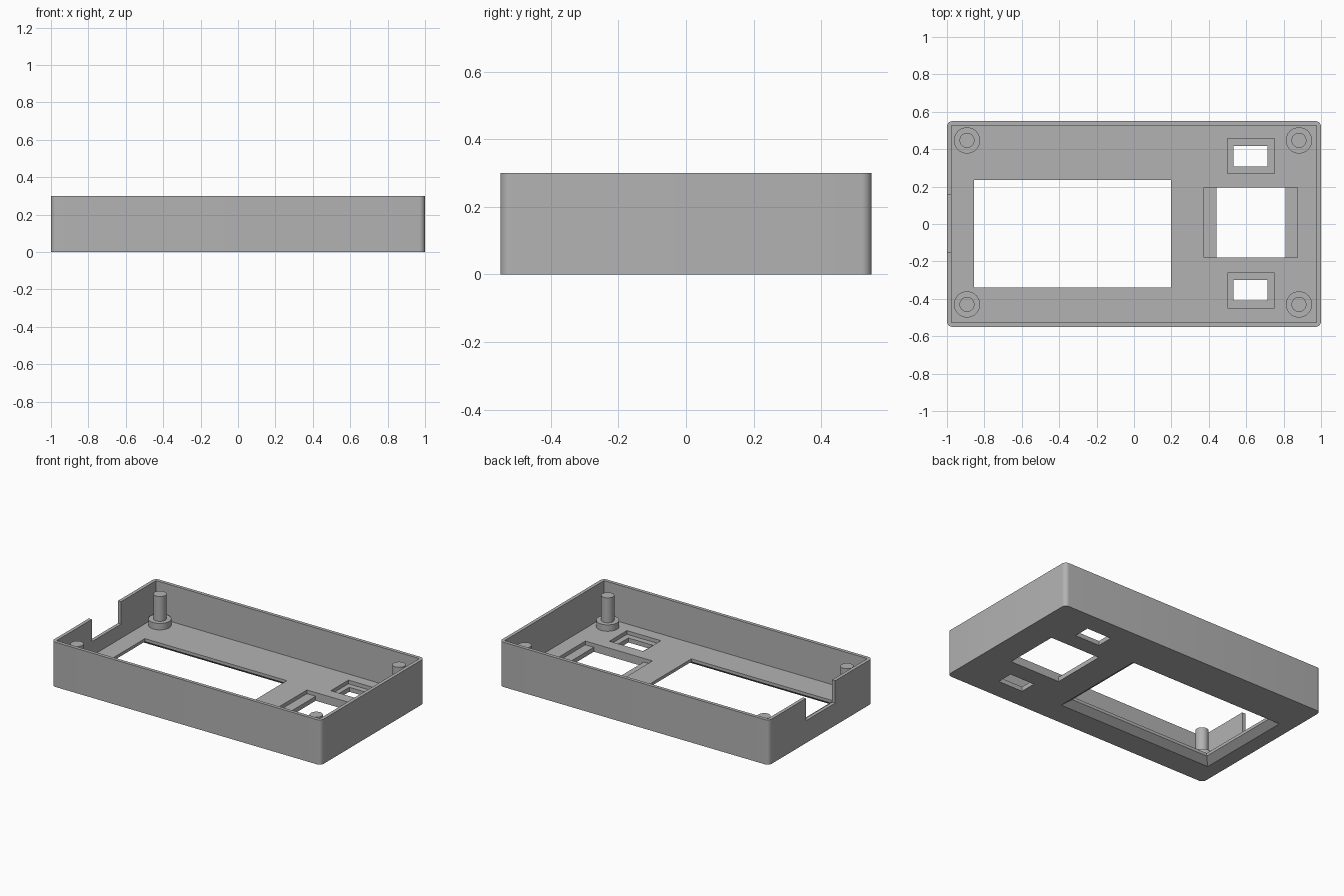
import bpy, bmesh, math

if "Cube" in bpy.data.objects:
    bpy.data.objects.remove(bpy.data.objects["Cube"])

FLOOR, TOP, WALL = 0.055, 0.30, 0.023
LEDGE = 0.03          # height of the pocket floors

grey = bpy.data.materials.new("plain grey")
grey.diffuse_color = (0.45, 0.45, 0.45, 1)
grey.use_nodes = True
grey.node_tree.nodes["Principled BSDF"].inputs["Base Color"].default_value = grey.diffuse_color


def make(name, bm):
    bmesh.ops.recalc_face_normals(bm, faces=bm.faces)
    me = bpy.data.meshes.new(name)
    bm.to_mesh(me)
    bm.free()
    me.materials.append(grey)
    ob = bpy.data.objects.new(name, me)
    bpy.context.collection.objects.link(ob)
    return ob


def loft(name, rings):
    """Closed solid through rings of equal point count."""
    bm = bmesh.new()
    loops = [[bm.verts.new(p) for p in r] for r in rings]
    n = len(loops[0])
    for a, b in zip(loops, loops[1:]):
        for i in range(n):
            j = (i + 1) % n
            bm.faces.new((a[i], a[j], b[j], b[i]))
    bm.faces.new(loops[0][::-1])
    bm.faces.new(loops[-1])
    return make(name, bm)


def rect(x0, x1, y0, y1, z, grow=0):
    x0, x1, y0, y1 = x0 - grow, x1 + grow, y0 - grow, y1 + grow
    return [(x0, y0, z), (x1, y0, z), (x1, y1, z), (x0, y1, z)]


def box(name, x0, x1, y0, y1, z0, z1):
    return loft(name, [rect(x0, x1, y0, y1, z) for z in (z0, z1)])


def rounded(z, hx=1.0, hy=0.55, r=0.03, seg=8):
    pts = []
    for k, (sx, sy) in enumerate(((1, 1), (-1, 1), (-1, -1), (1, -1))):
        for i in range(seg + 1):
            a = math.pi / 2 * (k + i / seg)
            pts.append((sx * (hx - r) + r * math.cos(a),
                        sy * (hy - r) + r * math.sin(a), z))
    return pts


def smooth(ob):
    bpy.ops.object.select_all(action='DESELECT')
    ob.select_set(True)
    bpy.context.view_layer.objects.active = ob
    bpy.ops.object.shade_smooth_by_angle(angle=math.radians(30))


# Tray with rounded outer corners
case = loft("case", [rounded(0), rounded(TOP)])
cutters = [
    box("cavity", -1 + WALL, 1 - WALL, -0.55 + WALL, 0.55 - WALL, FLOOR, 0.5),
    # cable notch in the left wall
    box("side_notch", -1.2, -0.95, -0.153, 0.157, 0.15, 0.5),
]

# Screen window: straight lip above, chamfer opening downward
win = (-0.855, 0.198, -0.34, 0.235)
cutters.append(loft("screen_window", [
    rect(*win, -0.01, 0.06), rect(*win, 0.035), rect(*win, 0.2)]))

# Right hand openings: stepped pocket plus through hole
cutters += [
    box("square_pocket", 0.375, 0.873, -0.18, 0.195, LEDGE, 0.2),
    box("square_hole", 0.44, 0.81, -0.18, 0.195, -0.1, 0.15),
]
for yc in (0.363, -0.355):
    cutters += [
        box("button_pocket", 0.5, 0.752, yc - 0.093, yc + 0.093, LEDGE, 0.2),
        box("button_hole", 0.533, 0.715, yc - 0.055, yc + 0.055, -0.1, 0.15),
    ]

for c in cutters:
    m = case.modifiers.new(c.name, 'BOOLEAN')
    m.operation, m.solver, m.object = 'DIFFERENCE', 'EXACT', c
bpy.context.view_layer.update()
cut = bpy.data.meshes.new_from_object(
    case.evaluated_get(bpy.context.evaluated_depsgraph_get()))
case.modifiers.clear()
case.data = cut
for c in cutters:
    bpy.data.objects.remove(c)
smooth(case)

# Stepped mounting posts in the four corners
def circle(x, y, r, z, n=32):
    return [(x + r * math.cos(math.tau * i / n),
             y + r * math.sin(math.tau * i / n), z) for i in range(n)]

for x in (-0.893, 0.882):
    for y in (-0.43, 0.447):
        post = loft("mounting_post", [
            circle(x, y, 0.07, FLOOR - 0.005), circle(x, y, 0.07, 0.098),
            circle(x, y, 0.04, 0.098), circle(x, y, 0.04, 0.265)])
        smooth(post)
